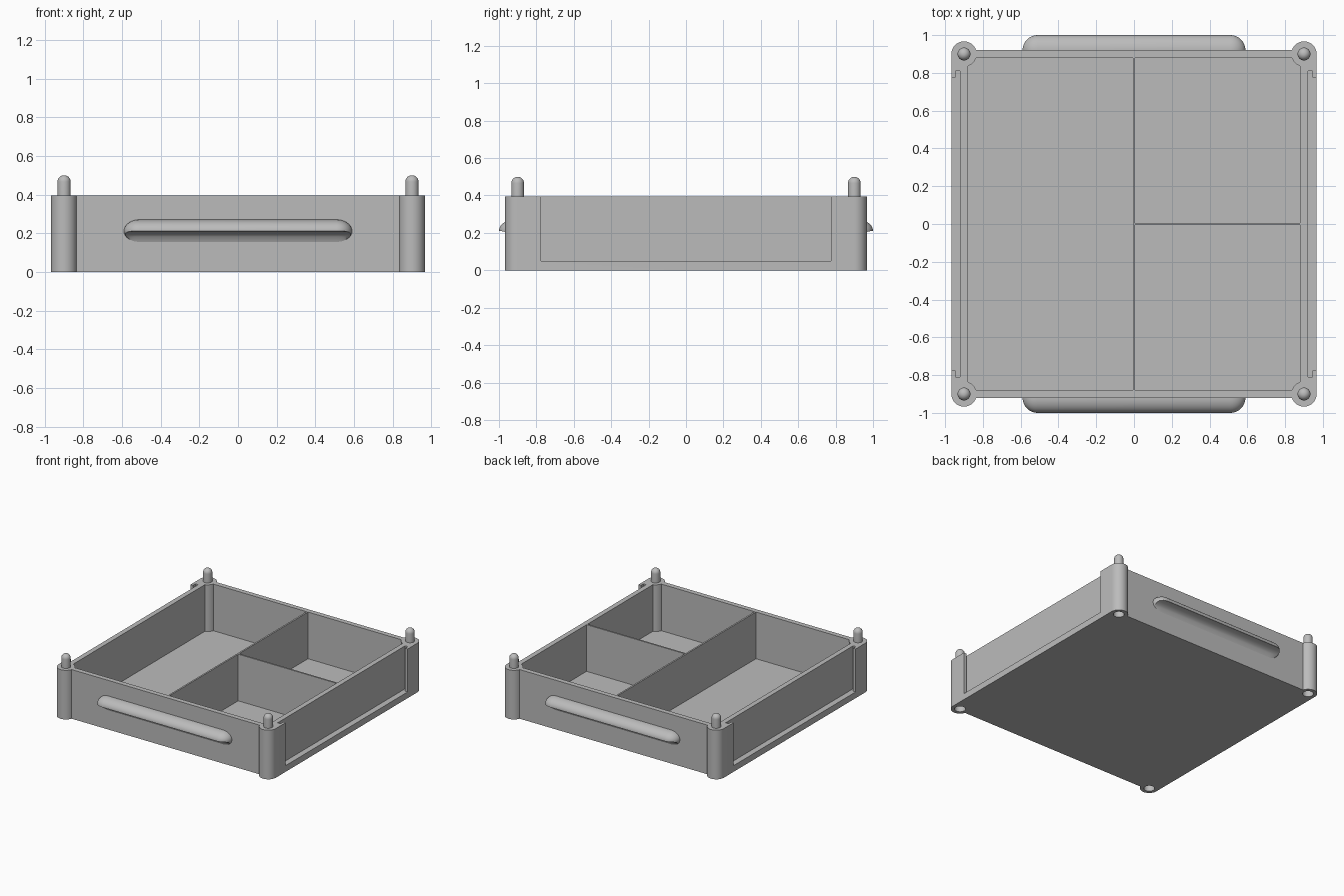
import bpy, bmesh, math
from math import cos, sin, pi, sqrt

if "Cube" in bpy.data.objects:
    bpy.data.objects.remove(bpy.data.objects["Cube"])

H = 0.395            # wall height
PC, PR = 0.9, 0.067  # corner post centre and radius
WY, IN = 0.92, 0.88  # outer end wall, inner wall
CORNERS = [(1, 1), (-1, 1), (-1, -1), (1, -1)]

grey = bpy.data.materials.new("plain_grey")
grey.diffuse_color = (0.5, 0.5, 0.5, 1)
grey.use_nodes = True
grey.node_tree.nodes["Principled BSDF"].inputs["Base Color"].default_value = grey.diffuse_color


def make_object(name, bm):
    bmesh.ops.recalc_face_normals(bm, faces=bm.faces)
    me = bpy.data.meshes.new(name)
    bm.to_mesh(me)
    bm.free()
    me.materials.append(grey)
    ob = bpy.data.objects.new(name, me)
    bpy.context.collection.objects.link(ob)
    return ob


def loft(name, rings):
    """Skin closed rings of equal length and cap both ends."""
    bm = bmesh.new()
    rows = [[bm.verts.new(p) for p in r] for r in rings]
    n = len(rows[0])
    for a, b in zip(rows, rows[1:]):
        for i in range(n):
            j = (i + 1) % n
            bm.faces.new((a[i], a[j], b[j], b[i]))
    bm.faces.new(rows[0])
    bm.faces.new(rows[-1])
    return make_object(name, bm)


def prism(name, outline, z0, z1):
    return loft(name, [[(x, y, z) for x, y in outline] for z in (z0, z1)])


def box(name, x0, x1, y0, y1, z0, z1):
    return prism(name, [(x0, y0), (x1, y0), (x1, y1), (x0, y1)], z0, z1)


def post_arc(sx, sy, a0, a1, n):
    """Arc round a corner post, mirrored into its quadrant, counterclockwise overall."""
    pts = []
    for i in range(n + 1):
        a = math.radians(a0 + (a1 - a0) * i / n)
        pts.append((sx * (PC + PR * cos(a)), sy * (PC + PR * sin(a))))
    return pts if sx * sy > 0 else pts[::-1]


def circle(x, y, r, z, n=32):
    return [(x + r * cos(2 * pi * i / n), y + r * sin(2 * pi * i / n), z) for i in range(n)]


def cut(target, cutter):
    m = target.modifiers.new("cut", 'BOOLEAN')
    m.operation, m.solver, m.object = 'DIFFERENCE', 'EXACT', cutter
    bpy.context.view_layer.objects.active = target
    bpy.ops.object.modifier_apply(modifier=m.name)
    bpy.data.objects.remove(cutter)


def smooth(ob):
    bpy.ops.object.select_all(action='DESELECT')
    ob.select_set(True)
    bpy.context.view_layer.objects.active = ob
    bpy.ops.object.shade_smooth_by_angle(angle=math.radians(35))


# Tray body with rounded corner posts
bite = math.degrees(math.asin((WY - PC) / PR))
outline = []
for sx, sy in CORNERS:
    outline += post_arc(sx, sy, 0, 180 - bite, 20)
tray = prism("tray_body", outline, 0, H)

# Three compartments, leaving thin dividers and the posts standing
t = 0.0065
for x0, x1, y0, y1 in [(-IN, -t, -IN, IN), (t, IN, t, IN), (t, IN, -IN, -t)]:
    shape = []
    for sx, sy in CORNERS:
        x, y = (x1 if sx > 0 else x0), (y1 if sy > 0 else y0)
        if abs(x) == IN and abs(y) == IN:
            shape += post_arc(sx, sy, 270 - bite, 180 + bite, 8)
        else:
            shape.append((x, y))
    cut(tray, prism("compartment_cutter", shape, 0.02, H + 0.1))

# Side panel slots with an open window in the outer lip
for s in (-1, 1):
    slot = [(0.92, -0.81), (0.945, -0.81), (0.945, -0.775), (1.05, -0.775),
            (1.05, 0.775), (0.945, 0.775), (0.945, 0.81), (0.92, 0.81)]
    cut(tray, prism("slot_cutter", [(s * x, y) for x, y in slot], 0.05, H + 0.1))

# Stacking sockets under the posts
for sx, sy in CORNERS:
    rings = [circle(sx * PC, sy * PC, 0.04, z) for z in (-0.05, 0.11)]
    cut(tray, loft("socket_cutter", rings))
smooth(tray)

# Stacking pegs with domed tops
R = 0.034
for sx, sy in CORNERS:
    profile = [(R, H - 0.02)]
    profile += [(R * cos(a * pi / 18), 0.5 - R + R * sin(a * pi / 18)) for a in range(9)]
    peg = loft("stacking_peg", [circle(sx * PC, sy * PC, r, z) for r, z in profile])
    smooth(peg)

# Pull handles: rounded top, hollowed underside, rounded ends
D, ZC, UP, LOW, N = 0.08, 0.21, 0.06, 0.055, 12


def handle_ring(x, k, side):
    top, under = [], []
    for i in range(N + 1):
        a = pi / 2 * i / N
        d = D * k * sin(a)
        cove = ZC - LOW + LOW * sqrt(max(0, 1 - ((D - d) / D) ** 2))
        top.append((d, ZC + UP * k * cos(a)))
        under.append((d, max(ZC - LOW * k * cos(a), min(cove, ZC - 0.0005 * k))))
    sec = [(-0.02, top[0][1])] + top + under[::-1] + [(-0.02, under[0][1])]
    return [(x, side * (WY + d), z) for d, z in sec]


for side, name in ((-1, "front_handle"), (1, "back_handle")):
    ends = [(0.51 + 0.08 * sin(a), cos(a)) for a in [pi / 2 * i / 10 * 0.985 for i in range(11)]]
    stations = [(-x, k) for x, k in reversed(ends)] + ends
    smooth(loft(name, [handle_ring(x, k, side) for x, k in stations]))
